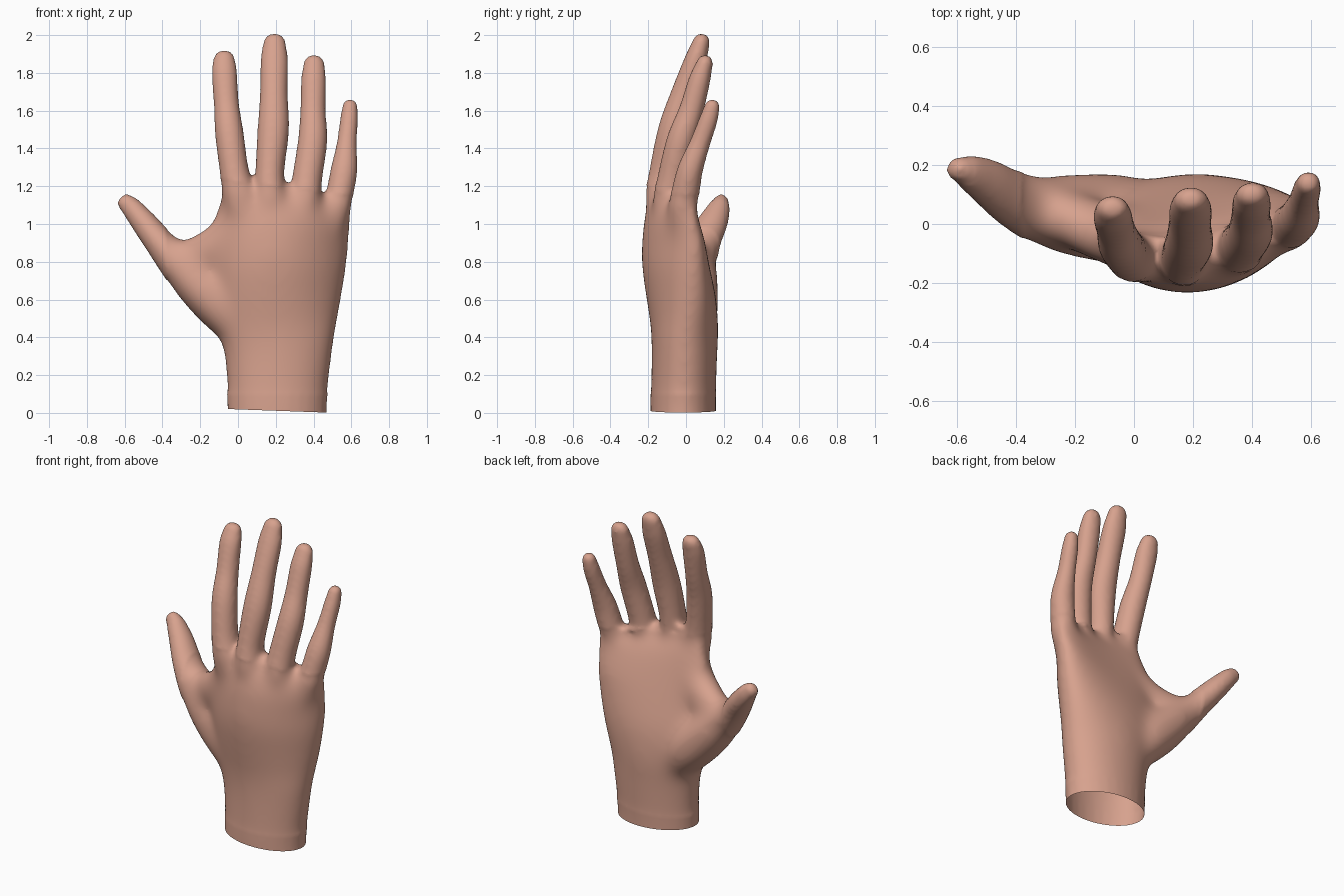
import bpy, bmesh
from math import sin, cos, pi, radians
from mathutils import Vector

if "Cube" in bpy.data.objects:
    bpy.data.objects.remove(bpy.data.objects["Cube"], do_unlink=True)

SIDES = 28
STEPS = 5
Y_AXIS = Vector((0, 1, 0))


def spline(points):
    """Catmull-Rom curve through rows of x, y, z, half width, half depth."""
    rows = [Vector(p) for p in points]
    rows = [2 * rows[0] - rows[1]] + rows + [2 * rows[-1] - rows[-2]]
    out = []
    for a, b, c, d in zip(rows, rows[1:], rows[2:], rows[3:]):
        for i in range(STEPS):
            t = i / STEPS
            out.append(0.5 * (2 * b + (c - a) * t + (2 * a - 5 * b + 4 * c - d) * t * t
                              + (3 * b - a - 3 * c + d) * t ** 3))
    return out + [rows[-2]]


def loft(bm, points, palm=False):
    """Closed tube of oval rings along a path, with a rounded far end."""
    path = spline(points)
    centres = [Vector(p[:3]) for p in path]
    rings = []
    for i, p in enumerate(path):
        along = (centres[min(i + 1, len(path) - 1)] - centres[max(i - 1, 0)]).normalized()
        if palm:
            along = Vector((0, 0, 1))
        rings.append((centres[i], along, p[3], p[4]))
    centre, along, rx, ry = rings[-1]
    reach = min(rx, 0.06)
    for angle in (20, 40, 58, 74, 85):
        a = radians(angle)
        blunt = cos(a) ** 0.8
        rings.append((centre + along * reach * sin(a), along, rx * blunt, ry * blunt))

    loops = []
    for centre, along, rx, ry in rings:
        side = Y_AXIS.cross(along).normalized()
        depth = along.cross(side)
        loop = []
        for k in range(SIDES):
            u, v = cos(2 * pi * k / SIDES), sin(2 * pi * k / SIDES)
            co = centre + side * u * rx + depth * v * ry
            if palm:
                # the back of the hand arches and the knuckle row slopes
                arch = min(max((centre.z - 0.4) / 0.5, 0), 1)
                co.y += arch * (0.09 * u * u + 0.04 * u)
                co.z -= 0.12 * max(centre.z - 0.8, 0) * u
            loop.append(bm.verts.new(co))
        loops.append(loop)
    for lower, upper in zip(loops, loops[1:]):
        for k in range(SIDES):
            n = (k + 1) % SIDES
            bm.faces.new((lower[k], lower[n], upper[n], upper[k]))
    bm.faces.new(loops[0][::-1])
    bm.faces.new(loops[-1])


bm = bmesh.new()

# wrist and palm
loft(bm, [
    (0.207, -0.015, -0.08, 0.263, 0.174),
    (0.207, -0.015, 0.05, 0.264, 0.174),
    (0.213, -0.008, 0.3, 0.288, 0.175),
    (0.205, -0.008, 0.45, 0.318, 0.18),
    (0.205, -0.028, 0.62, 0.35, 0.185),
    (0.217, -0.062, 0.8, 0.366, 0.173),
    (0.235, -0.088, 1.0, 0.366, 0.136),
    (0.253, -0.092, 1.1, 0.35, 0.1),
    (0.26, -0.095, 1.16, 0.325, 0.065),
], palm=True)

# index finger
loft(bm, [
    (0.05, -0.1, 0.95, 0.06, 0.07),
    (0.015, -0.112, 1.12, 0.098, 0.095),
    (-0.018, -0.105, 1.27, 0.078, 0.083),
    (-0.046, -0.07, 1.48, 0.076, 0.077),
    (-0.062, -0.018, 1.64, 0.067, 0.066),
    (-0.072, 0.025, 1.8, 0.068, 0.058),
    (-0.073, 0.047, 1.862, 0.06, 0.048),
])

# middle finger
loft(bm, [
    (0.18, -0.12, 0.95, 0.06, 0.07),
    (0.172, -0.122, 1.12, 0.088, 0.098),
    (0.168, -0.11, 1.27, 0.077, 0.086),
    (0.187, -0.068, 1.5, 0.084, 0.08),
    (0.19, -0.01, 1.69, 0.074, 0.07),
    (0.192, 0.048, 1.86, 0.074, 0.06),
    (0.193, 0.077, 1.95, 0.062, 0.048),
])

# ring finger
loft(bm, [
    (0.33, -0.09, 0.93, 0.06, 0.07),
    (0.35, -0.09, 1.1, 0.085, 0.09),
    (0.366, -0.072, 1.24, 0.08, 0.08),
    (0.395, -0.028, 1.44, 0.078, 0.076),
    (0.397, 0.027, 1.6, 0.068, 0.066),
    (0.4, 0.071, 1.76, 0.067, 0.058),
    (0.402, 0.096, 1.84, 0.058, 0.046),
])

# little finger
loft(bm, [
    (0.45, -0.04, 0.88, 0.05, 0.05),
    (0.51, -0.025, 1.05, 0.08, 0.078),
    (0.54, -0.002, 1.17, 0.073, 0.075),
    (0.562, 0.023, 1.29, 0.071, 0.068),
    (0.576, 0.075, 1.43, 0.053, 0.055),
    (0.588, 0.118, 1.55, 0.049, 0.05),
    (0.593, 0.138, 1.62, 0.042, 0.042),
])

# thumb and the mound at its base
loft(bm, [
    (0.08, 0.0, 0.36, 0.09, 0.12),
    (-0.05, 0.018, 0.53, 0.138, 0.155),
    (-0.2, 0.03, 0.68, 0.135, 0.145),
    (-0.32, 0.05, 0.8, 0.105, 0.12),
    (-0.42, 0.09, 0.91, 0.08, 0.097),
    (-0.5, 0.143, 1.01, 0.068, 0.08),
    (-0.562, 0.176, 1.085, 0.056, 0.06),
    (-0.587, 0.184, 1.108, 0.05, 0.044),
])

# web between the thumb and the index finger
loft(bm, [
    (-0.38, 0.075, 0.85, 0.05, 0.07),
    (-0.26, 0.035, 0.815, 0.115, 0.09),
    (-0.14, -0.015, 0.855, 0.122, 0.1),
    (-0.035, -0.055, 0.96, 0.11, 0.1),
    (0.02, -0.08, 1.08, 0.1, 0.09),
])

bmesh.ops.recalc_face_normals(bm, faces=bm.faces)
mesh = bpy.data.meshes.new("hand")
bm.to_mesh(mesh)
bm.free()
hand = bpy.data.objects.new("hand", mesh)
bpy.context.collection.objects.link(hand)

# fuse the parts into one skin
fuse = hand.modifiers.new("fuse", 'REMESH')
fuse.mode = 'VOXEL'
fuse.voxel_size = 0.013
soften = hand.modifiers.new("soften", 'SMOOTH')
soften.factor = 0.5
soften.iterations = 12
bpy.context.view_layer.update()
graph = bpy.context.evaluated_depsgraph_get()
skin = bpy.data.meshes.new_from_object(hand.evaluated_get(graph))
hand.modifiers.clear()
hand.data = skin

# blend the palm, finger roots and thumb base more strongly
bm = bmesh.new()
bm.from_mesh(skin)
for top, repeats in ((1.13, 30), (1.2, 25)):
    blend = [v for v in bm.verts if 0.1 < v.co.z < top - 0.12 * (v.co.x - 0.2) and v.co.x > -0.38]
    for i in range(repeats):
        bmesh.ops.smooth_vert(bm, verts=blend, factor=0.5,
                              use_axis_x=True, use_axis_y=True, use_axis_z=True)

# open, slightly slanted cut at the wrist
bmesh.ops.bisect_plane(bm, geom=bm.verts[:] + bm.edges[:] + bm.faces[:],
                       plane_co=(0.46, 0, 0.002), plane_no=(0.036, 0, 1), clear_inner=True)
for face in bm.faces:
    face.smooth = True
bm.to_mesh(skin)
bm.free()

# skin colour
colour = (0.68, 0.36, 0.27, 1)
mat = bpy.data.materials.new("skin")
mat.use_nodes = True
mat.diffuse_color = colour
shader = mat.node_tree.nodes["Principled BSDF"]
shader.inputs["Base Color"].default_value = colour
shader.inputs["Roughness"].default_value = 0.6
skin.materials.clear()
skin.materials.append(mat)
